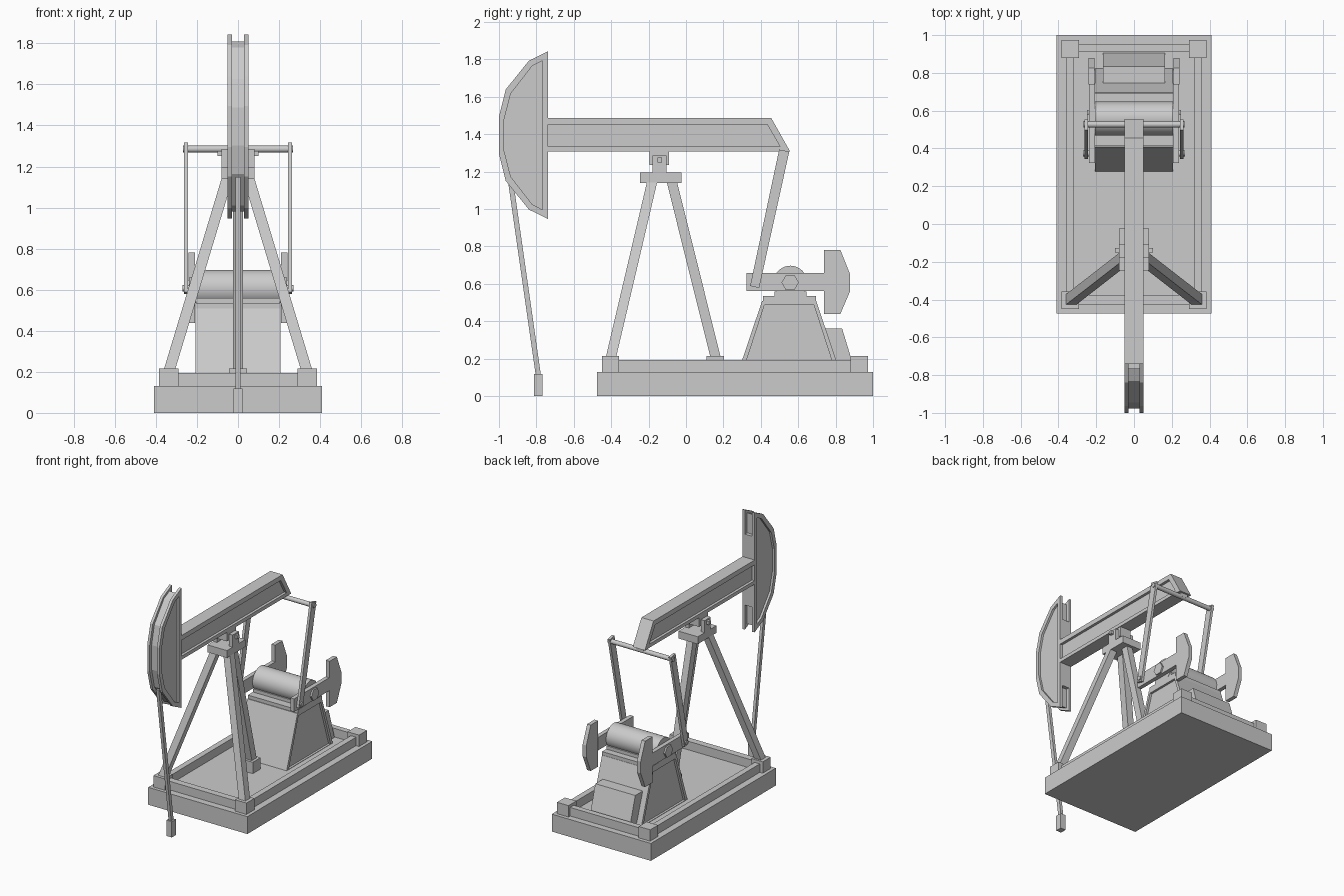
import bpy
import bmesh
import math
from mathutils import Matrix, Vector

cube = bpy.data.objects.get("Cube")
if cube:
    bpy.data.objects.remove(cube, do_unlink=True)

COLOR = (0.6, 0.6, 0.6, 1)
grey = bpy.data.materials.new("plain_grey")
grey.use_nodes = True
grey.diffuse_color = COLOR
grey.node_tree.nodes["Principled BSDF"].inputs["Base Color"].default_value = COLOR


def finish(name, bm):
    bmesh.ops.recalc_face_normals(bm, faces=bm.faces)
    mesh = bpy.data.meshes.new(name)
    bm.to_mesh(mesh)
    bm.free()
    mesh.materials.append(grey)
    obj = bpy.data.objects.new(name, mesh)
    bpy.context.collection.objects.link(obj)
    return obj


def loft(name, a, b):
    """Solid between two matching outlines."""
    bm = bmesh.new()
    va = [bm.verts.new(p) for p in a]
    vb = [bm.verts.new(p) for p in b]
    bm.faces.new(va)
    bm.faces.new(vb)
    for i in range(len(va)):
        j = (i + 1) % len(va)
        bm.faces.new((va[i], va[j], vb[j], vb[i]))
    return finish(name, bm)


def prism(name, pts, x0, x1):
    """Side outline of (y, z) points extruded along x."""
    return loft(name, [(x0, y, z) for y, z in pts], [(x1, y, z) for y, z in pts])


def box(name, x0, x1, y0, y1, z0, z1):
    return prism(name, [(y0, z0), (y1, z0), (y1, z1), (y0, z1)], x0, x1)


def strut(name, low, high, wx, wy):
    """Leaning bar with level ends."""
    corners = [(-1, -1), (1, -1), (1, 1), (-1, 1)]
    ends = [[Vector(p) + Vector((i * wx / 2, j * wy / 2, 0)) for i, j in corners]
            for p in (low, high)]
    return loft(name, *ends)


def frame(name, outer, inner, x0, x1):
    """Closed rim between two matching side outlines."""
    bm = bmesh.new()
    loops = [[bm.verts.new((x, y, z)) for y, z in pts]
             for x, pts in ((x0, outer), (x1, outer), (x1, inner), (x0, inner))]
    n = len(outer)
    for k in range(4):
        a, b = loops[k], loops[(k + 1) % 4]
        for i in range(n):
            j = (i + 1) % n
            bm.faces.new((a[i], a[j], b[j], b[i]))
    return finish(name, bm)


def rod(name, x0, x1, y, z, r, sides=16, smooth=True):
    """Cylinder along x."""
    bm = bmesh.new()
    place = Matrix.Translation(((x0 + x1) / 2, y, z)) @ Matrix.Rotation(math.pi / 2, 4, "Y")
    bmesh.ops.create_cone(bm, cap_ends=True, segments=sides, radius1=r, radius2=r,
                          depth=abs(x1 - x0), matrix=place)
    obj = finish(name, bm)
    if smooth:
        bpy.ops.object.select_all(action="DESELECT")
        obj.select_set(True)
        bpy.context.view_layer.objects.active = obj
        bpy.ops.object.shade_smooth_by_angle(angle=math.radians(40))
    return obj


# Base slab, rails and corner feet
box("base_slab", -0.41, 0.41, -0.475, 1.0, 0, 0.13)
box("front_rail", -0.34, 0.34, -0.425, -0.375, 0.125, 0.194)
box("back_rail", -0.34, 0.34, 0.91, 0.953, 0.125, 0.194)
for side, s in (("left", 1), ("right", -1)):
    box(side + "_rail", s * 0.317, s * 0.36, -0.4, 0.93, 0.125, 0.193)
    box(side + "_front_foot", s * 0.29, s * 0.385, -0.45, -0.357, 0.125, 0.215)
    box(side + "_back_foot", s * 0.29, s * 0.385, 0.88, 0.973, 0.125, 0.215)
    strut(side + "_front_leg", (s * 0.337, -0.403, 0.2), (s * 0.05, -0.18, 1.15), 0.055, 0.055)
box("rear_leg_foot", -0.045, 0.045, 0.11, 0.203, 0.125, 0.215)
strut("rear_leg", (0, 0.16, 0.2), (0, -0.077, 1.15), 0.05, 0.055)

# Saddle bearing on top of the legs
box("saddle_pad", -0.08, 0.08, -0.245, -0.025, 1.14, 1.195)
box("beam_lug", -0.045, 0.045, -0.195, -0.09, 1.235, 1.31)
for side, s in (("left", 1), ("right", -1)):
    box(side + "_clevis_plate", s * 0.05, s * 0.08, -0.178, -0.105, 1.19, 1.285)
box("saddle_pin", -0.1, 0.1, -0.152, -0.127, 1.25, 1.275)

# Walking beam with recessed sides
beam_outer = [(-0.75, 1.307), (0.557, 1.307), (0.455, 1.488), (-0.75, 1.488)]
beam_inner = [(-0.74, 1.334), (0.503, 1.334), (0.434, 1.452), (-0.74, 1.452)]
frame("beam_flange", beam_outer, beam_inner, -0.05, 0.05)
prism("beam_web", beam_inner, -0.03, 0.03)

# Curved head: two rims, a core that leaves a cable groove, and a back plate
MID = 1.395


def mirrored(half):
    return [(y, MID + h) for y, h in half] + [(y, MID - h) for y, h in reversed(half)]


head_outer = mirrored([(-0.738, 0.448), (-0.84, 0.398), (-0.964, 0.244), (-1.0, 0.1)])
head_inner = mirrored([(-0.768, 0.398), (-0.822, 0.37), (-0.937, 0.222), (-0.972, 0.085)])
head_core = mirrored([(-0.766, 0.415), (-0.831, 0.384), (-0.945, 0.232), (-0.977, 0.092)])
for side, s in (("left", 1), ("right", -1)):
    frame(side + "_head_rim", head_outer, head_inner, s * 0.03, s * 0.05)
prism("head_core", head_core, -0.034, 0.034)
box("head_back_plate", -0.032, 0.032, -0.775, -0.739, MID - 0.265, MID + 0.265)

# Hanging cable and its weight
strut("cable", (0, -0.788, 0.1), (0, -0.938, 1.15), 0.022, 0.028)
box("cable_weight", -0.022, 0.022, -0.814, -0.766, 0, 0.118)

# Gearbox housing with recessed sides
house_outer = [(0.279, 0.13), (0.824, 0.13), (0.696, 0.509), (0.407, 0.509)]
house_inner = [(0.305, 0.133), (0.798, 0.133), (0.683, 0.488), (0.42, 0.488)]
frame("housing_frame", house_outer, house_inner, -0.207, 0.207)
prism("housing_core", house_inner, -0.19, 0.19)
box("housing_cap", -0.207, 0.207, 0.412, 0.694, 0.505, 0.535)
box("drum_cradle", -0.205, 0.205, 0.472, 0.645, 0.53, 0.56)
rod("gear_drum", -0.207, 0.207, 0.558, 0.607, 0.09, 32)
prism("motor_box", [(0.7, 0.13), (0.905, 0.13), (0.835, 0.36), (0.7, 0.36)], -0.165, 0.165)

# Cranks, counterweights and connecting arms
weight = [(0.738, 0.782), (0.825, 0.782), (0.878, 0.65),
          (0.878, 0.562), (0.825, 0.439), (0.738, 0.439)]
arm = [(0.343, 0.589), (0.391, 0.578), (0.552, 1.307), (0.498, 1.318)]
for side, s in (("left", 1), ("right", -1)):
    box(side + "_crank", s * 0.207, s * 0.238, 0.323, 0.745, 0.562, 0.659)
    prism(side + "_counterweight", weight, s * 0.21, s * 0.24)
    rod(side + "_hub", s * 0.2, s * 0.25, 0.557, 0.607, 0.046, 6, False)
    prism(side + "_connecting_arm", arm, s * 0.243, s * 0.262)
    rod(side + "_crank_pin", s * 0.22, s * 0.27, 0.374, 0.607, 0.016)
rod("cross_shaft", -0.268, 0.268, 0.527, 1.285, 0.017)
box("shaft_hanger", -0.03, 0.03, 0.51, 0.544, 1.28, 1.315)
